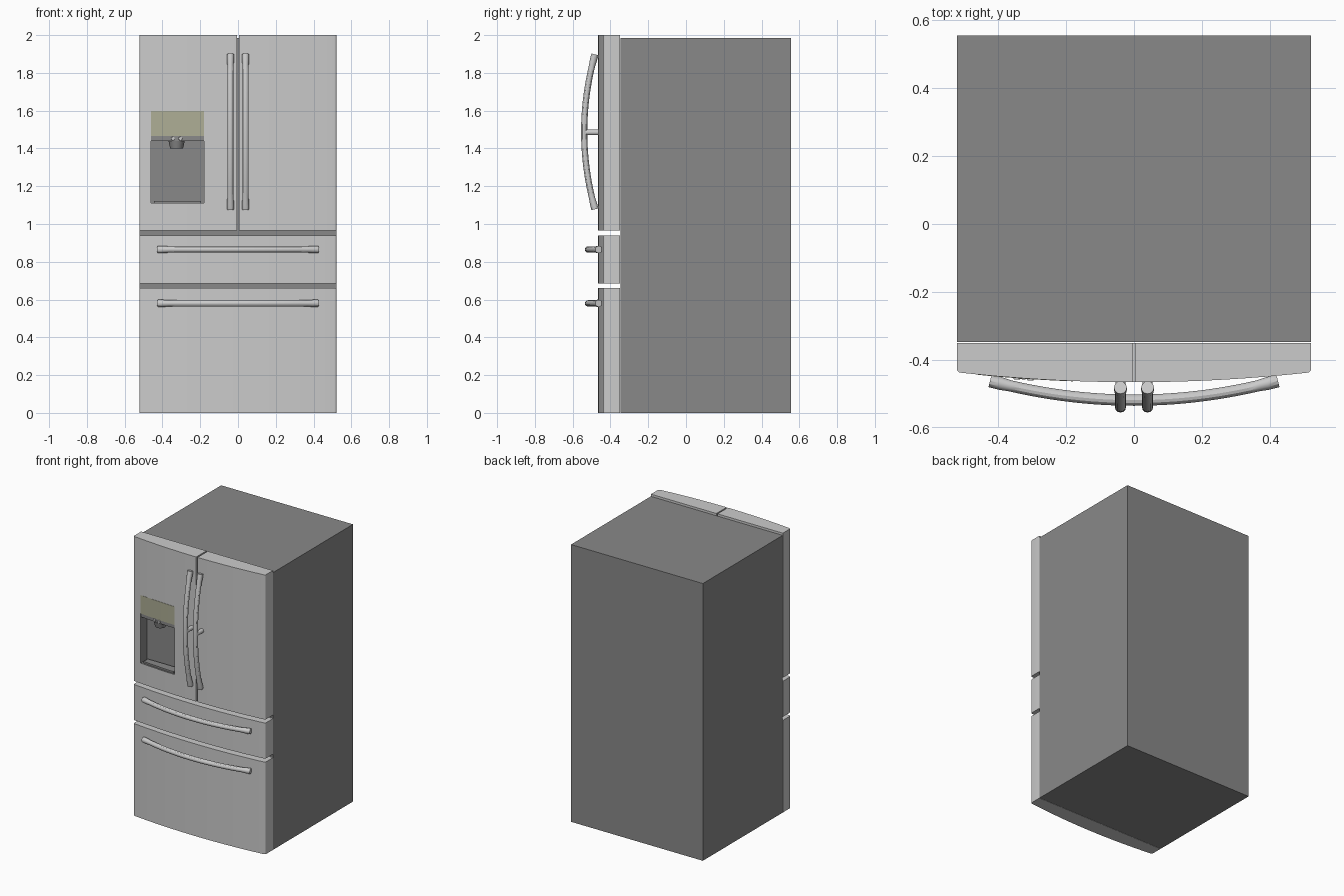
import bpy, bmesh, math

if "Cube" in bpy.data.objects:
    bpy.data.objects.remove(bpy.data.objects["Cube"])


def material(name, g):
    m = bpy.data.materials.new(name)
    m.diffuse_color = (*g, 1)
    m.use_nodes = True
    m.node_tree.nodes["Principled BSDF"].inputs["Base Color"].default_value = m.diffuse_color
    return m


STEEL = material("steel", (0.62, 0.62, 0.62))
DARK = material("dark_grey", (0.25, 0.25, 0.25))
OLIVE = material("olive_glass", (0.42, 0.42, 0.30))


def front_y(x):
    return -0.466 + 0.029 * (x / 0.52) ** 2


def finish(obj, mat, smooth=True):
    obj.data.materials.clear()
    obj.data.materials.append(mat)
    if smooth:
        bpy.ops.object.select_all(action='DESELECT')
        obj.select_set(True)
        bpy.context.view_layer.objects.active = obj
        bpy.ops.object.shade_smooth_by_angle(angle=math.radians(30))
    return obj


def box(name, x, y, z, mat):
    bpy.ops.mesh.primitive_cube_add(size=1, location=[sum(v) / 2 for v in (x, y, z)])
    o = bpy.context.object
    o.name = name
    o.scale = [v[1] - v[0] for v in (x, y, z)]
    bpy.ops.object.transform_apply(location=False, rotation=False, scale=True)
    return finish(o, mat, False)


def slab(name, x0, x1, z0, z1, mat, back=-0.35, proud=0.0, r=0.012):
    """Panel with bowed front; outer cabinet corners are rounded."""
    n = 20
    rl = r if x0 < -0.51 else 0
    rr = r if x1 > 0.51 else 0
    pts = [(x1, back)]
    if rr:
        y = front_y(x1 - r) + r
        pts += [(x1 - r + r * math.cos(a), y - r * math.sin(a))
                for a in (0, math.pi / 8, math.pi / 4, math.pi * 3 / 8)]
    for i in range(n + 1):
        x = (x1 - rr) + (x0 + rl - x1 + rr) * i / n
        pts.append((x, front_y(x) - proud))
    if rl:
        y = front_y(x0 + r) + r
        pts += [(x0 + r - r * math.cos(a), y - r * math.sin(a))
                for a in (math.pi * 3 / 8, math.pi / 4, math.pi / 8, 0)]
    pts.append((x0, back))
    bm = bmesh.new()
    f = bm.faces.new([bm.verts.new((x, y, z0)) for x, y in pts])
    ext = bmesh.ops.extrude_face_region(bm, geom=[f])
    for v in ext['geom']:
        if isinstance(v, bmesh.types.BMVert):
            v.co.z = z1
    bmesh.ops.recalc_face_normals(bm, faces=bm.faces)
    me = bpy.data.meshes.new(name)
    bm.to_mesh(me)
    bm.free()
    o = bpy.data.objects.new(name, me)
    bpy.context.collection.objects.link(o)
    return finish(o, mat)


def bar(name, pts, radius):
    """Round bar along a path with thicker ends."""
    cu = bpy.data.curves.new(name, 'CURVE')
    cu.dimensions = '3D'
    cu.bevel_depth = radius
    cu.bevel_resolution = 4
    cu.use_fill_caps = True
    s = cu.splines.new('POLY')
    s.points.add(len(pts) - 1)
    for i, (p, co) in enumerate(zip(s.points, pts)):
        p.co = (*co, 1)
        p.radius = 1.15 if i in (0, 1, len(pts) - 2, len(pts) - 1) else 1
    o = bpy.data.objects.new(name, cu)
    bpy.context.collection.objects.link(o)
    bpy.ops.object.select_all(action='DESELECT')
    o.select_set(True)
    bpy.context.view_layer.objects.active = o
    bpy.ops.object.convert(target='MESH')
    return finish(bpy.context.object, STEEL)


def cone(name, loc, r1, r2, depth, mat, rot=(0, 0, 0)):
    bpy.ops.mesh.primitive_cone_add(vertices=24, radius1=r1, radius2=r2, depth=depth,
                                    location=loc, rotation=rot)
    o = bpy.context.object
    o.name = name
    return finish(o, mat)


# Cabinet body
box("cabinet_body", (-0.522, 0.522), (-0.348, 0.555), (0, 1.985), DARK)

# Doors and drawers
left = slab("left_door", -0.522, -0.005, 0.965, 2.0, STEEL)
slab("right_door", 0.005, 0.522, 0.965, 2.0, STEEL)
slab("middle_drawer", -0.522, 0.522, 0.685, 0.94, STEEL)
slab("bottom_drawer", -0.522, 0.522, 0, 0.66, STEEL)

# Dispenser recess cut into the left door
cutter = box("recess_cutter", (-0.46, -0.18), (-0.6, -0.37), (1.11, 1.465), DARK)
cutter.hide_render = True
mod = left.modifiers.new("recess", 'BOOLEAN')
mod.object = cutter
mod.operation = 'DIFFERENCE'
mod.solver = 'EXACT'
mod.material_mode = 'TRANSFER'
bpy.context.view_layer.objects.active = left
bpy.ops.object.modifier_apply(modifier=mod.name)
bpy.data.objects.remove(cutter)

# Dispenser display, header, nozzle and drip tray
slab("dispenser_display", -0.46, -0.18, 1.465, 1.597, OLIVE, back=-0.43, proud=0.001)
slab("dispenser_header", -0.46, -0.18, 1.44, 1.465, DARK, back=-0.37, proud=-0.003)
slab("drip_tray", -0.445, -0.195, 1.11, 1.122, DARK, back=-0.385, proud=-0.012)
cone("nozzle", (-0.325, -0.415, 1.42), 0.034, 0.043, 0.04, DARK)
for i, x in enumerate((-0.345, -0.305)):
    cone(f"dispenser_button_{i}", (x, front_y(x) + 0.002, 1.452), 0.011, 0.009, 0.014,
         STEEL, (math.pi / 2, 0, 0))

# Bowed door handles with a centre post
N = 28
T = [-1 + 2 * i / N for i in range(N + 1)]
for side, sx in (("left", -1), ("right", 1)):
    bar(f"{side}_door_handle",
        [(sx * 0.04, -0.539 + 0.057 * t * t, 1.488 + 0.41 * t) for t in T], 0.0165)
    cone(f"{side}_handle_post", (sx * 0.04, -0.496, 1.485), 0.015, 0.015, 0.075, STEEL,
         (math.pi / 2, 0, 0))

# Bowed drawer handles
for name, z in (("middle", 0.865), ("bottom", 0.58)):
    bar(f"{name}_drawer_handle",
        [(0.424 * t, -0.519 + 0.057 * t * t, z) for t in T], 0.0165)
